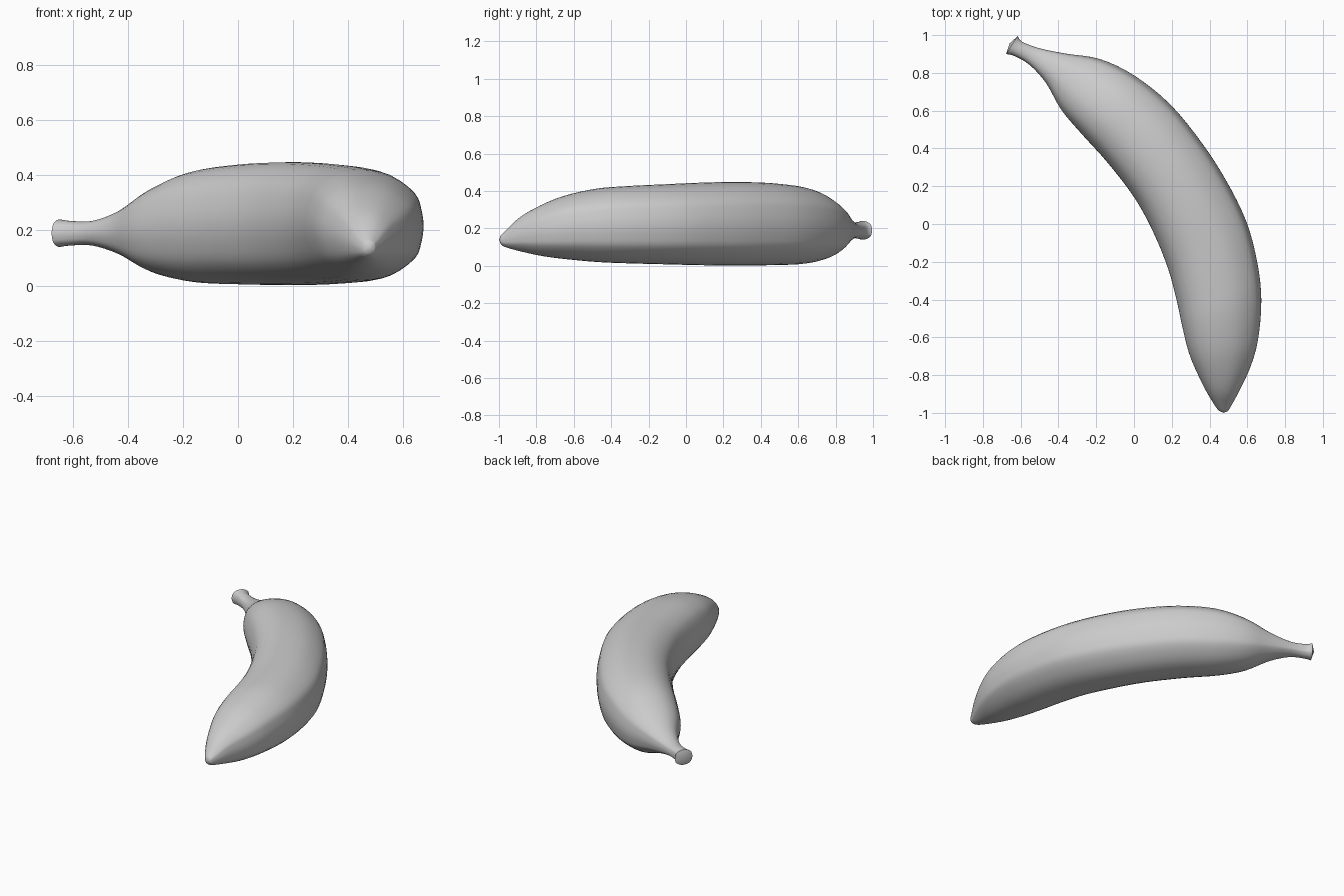
import bpy, bmesh
from mathutils import Vector

if "Cube" in bpy.data.objects:
    bpy.data.objects.remove(bpy.data.objects["Cube"])

# Stations from stem to tip: outer x, y, inner x, y, bottom z, top z
stations = [
    (-.615, .995, -.677, .90, .14, .24),
    (-.592, .965, -.63, .888, .145, .235),
    (-.50, .93, -.55, .84, .145, .235),
    (-.36, .902, -.465, .745, .11, .275),
    (-.18, .873, -.385, .605, .045, .355),
    (.0, .787, -.28, .48, .012, .415),
    (.19, .635, -.14, .325, .004, .44),
    (.355, .435, .005, .135, .002, .448),
    (.485, .235, .105, -.05, .003, .445),
    (.594, .015, .18, -.235, .008, .436),
    (.652, -.2, .225, -.40, .013, .427),
    (.674, -.4, .255, -.54, .02, .413),
    (.657, -.61, .29, -.68, .036, .375),
    (.617, -.755, .335, -.79, .053, .325),
    (.557, -.885, .385, -.89, .078, .26),
    (.513, -.965, .432, -.967, .10, .187),
    (.498, -.99, .452, -.99, .115, .163),
]

# Cross-section with soft ridges: u towards the outer curve, v upwards
section = [(1, 0), (.96, .32), (.85, .60), (.46, .90), (0, 1), (-.45, .93),
           (-.8, .68), (-.95, .34)]
section += [(-1, 0)] + [(u, -v) for u, v in reversed(section[1:])]


def smooth(points, steps, closed):
    """Catmull-Rom resampling of a list of vectors."""
    n, out = len(points), []
    pick = (lambda i: points[i % n]) if closed else (lambda i: points[max(0, min(n - 1, i))])
    for i in range(n if closed else n - 1):
        a, b, c, d = (pick(i + k) for k in (-1, 0, 1, 2))
        for s in range(steps):
            t = s / steps
            out.append(.5 * (2 * b + (c - a) * t + (2 * a - 5 * b + 4 * c - d) * t * t
                             + (3 * b - a - 3 * c + d) * t ** 3))
    return out if closed else out + [points[-1]]


profile = smooth([Vector(p) for p in section], 3, True)
path = smooth([Vector(s) for s in stations], 4, False)

# Loft the skin
bm = bmesh.new()
rings = []
for ox, oy, ix, iy, zb, zt in path:
    mid = Vector(((ox + ix) / 2, (oy + iy) / 2, (zb + zt) / 2))
    across = Vector(((ox - ix) / 2, (oy - iy) / 2, 0))
    up = Vector((0, 0, (zt - zb) / 2))
    rings.append([bm.verts.new(mid + across * p.x + up * p.y) for p in profile])
count = len(profile)
for a, b in zip(rings, rings[1:]):
    for i in range(count):
        j = (i + 1) % count
        bm.faces.new((a[i], a[j], b[j], b[i]))


# Slightly domed ends on the stem and the tip
def cap(ring, tip):
    v = bm.verts.new(tip)
    for i in range(count):
        bm.faces.new((ring[i], ring[(i + 1) % count], v))


cap(rings[0], (-.658, .957, .19))
cap(rings[-1], (.475, -1, .139))
bmesh.ops.recalc_face_normals(bm, faces=bm.faces)

mesh = bpy.data.meshes.new("banana")
bm.to_mesh(mesh)
bm.free()
banana = bpy.data.objects.new("banana", mesh)
bpy.context.collection.objects.link(banana)
bpy.context.view_layer.objects.active = banana
banana.select_set(True)
bpy.ops.object.shade_smooth_by_angle(angle=.7)
